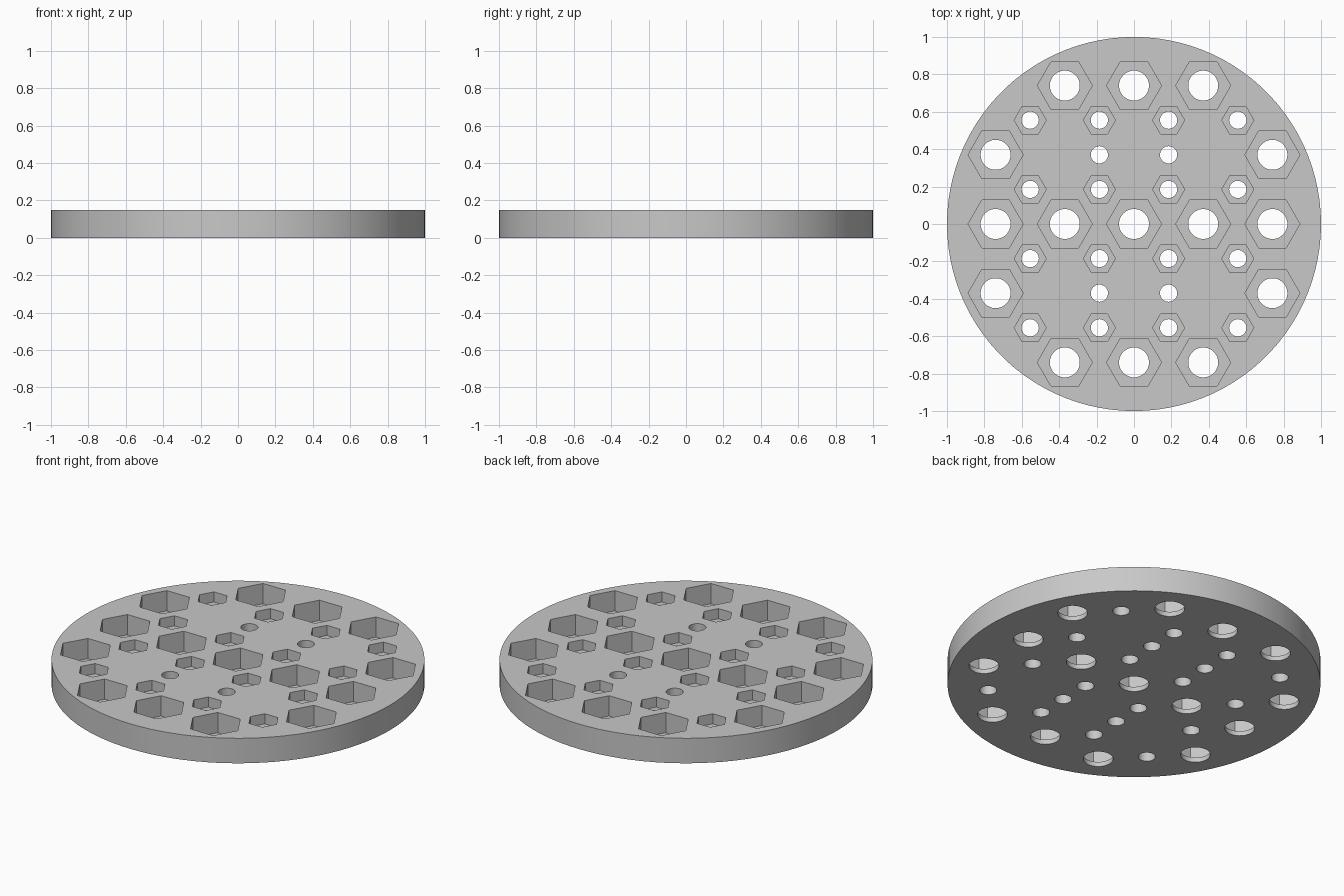
import bpy, bmesh
from math import radians
from mathutils import Matrix

cube = bpy.data.objects.get("Cube")
if cube:
    bpy.data.objects.remove(cube, do_unlink=True)

THICK = 0.148
PITCH = 0.37          # spacing of the large sockets
HALF = PITCH / 2

grey = bpy.data.materials.new("light_grey")
grey.use_nodes = True
colour = (0.58, 0.58, 0.58, 1)
grey.diffuse_color = colour
grey.node_tree.nodes["Principled BSDF"].inputs["Base Color"].default_value = colour


def prisms(name, items):
    """One object of upright prisms: (x, y, radius, sides, bottom, top)."""
    bm = bmesh.new()
    for x, y, radius, sides, low, high in items:
        place = Matrix.Translation((x, y, (low + high) / 2))
        if sides == 6:      # hexagon corners point along x
            place = place @ Matrix.Rotation(radians(30), 4, 'Z')
        bmesh.ops.create_cone(bm, cap_ends=True, segments=sides, radius1=radius,
                              radius2=radius, depth=high - low, matrix=place)
    mesh = bpy.data.meshes.new(name)
    bm.to_mesh(mesh)
    bm.free()
    ob = bpy.data.objects.new(name, mesh)
    bpy.context.collection.objects.link(ob)
    return ob


# Socket layouts
large = [(i * PITCH, 0) for i in range(-2, 3)]
large += [(i * PITCH, s * 2 * PITCH) for i in (-1, 0, 1) for s in (-1, 1)]
large += [(a * 2 * PITCH, b * PITCH) for a in (-1, 1) for b in (-1, 1)]
small = [(i * HALF, j * HALF) for i in (-3, -1, 1, 3) for j in (-3, -1, 1, 3)]
plain = [(a * HALF, b * PITCH) for a in (-1, 1) for b in (-1, 1)]

# Round plate
plate = prisms("round_plate", [(0, 0, 1, 100, 0, THICK)])
plate.data.materials.append(grey)

# Hexagonal pockets open at the top, then round holes right through
TOP = THICK + 0.1
pockets = [(x, y, 0.147, 6, 0.028, TOP) for x, y in large]
pockets += [(x, y, 0.0855, 6, 0.088, TOP) for x, y in small]
holes = [(x, y, 0.08, 48, -0.1, TOP) for x, y in large]
holes += [(x, y, 0.046, 32, -0.1, TOP) for x, y in small + plain]

bpy.context.view_layer.objects.active = plate
for name, items in (("pocket_cutter", pockets), ("hole_cutter", holes)):
    cutter = prisms(name, items)
    cutter.hide_render = True
    cutter.data.materials.append(grey)
    mod = plate.modifiers.new(name, 'BOOLEAN')
    mod.operation = 'DIFFERENCE'
    mod.solver = 'EXACT'
    mod.object = cutter
    bpy.ops.object.modifier_apply(modifier=mod.name)
    bpy.data.objects.remove(cutter, do_unlink=True)

# Smooth rim and bores, crisp edges
bpy.ops.object.select_all(action='DESELECT')
plate.select_set(True)
bpy.ops.object.shade_smooth_by_angle(angle=radians(30))
